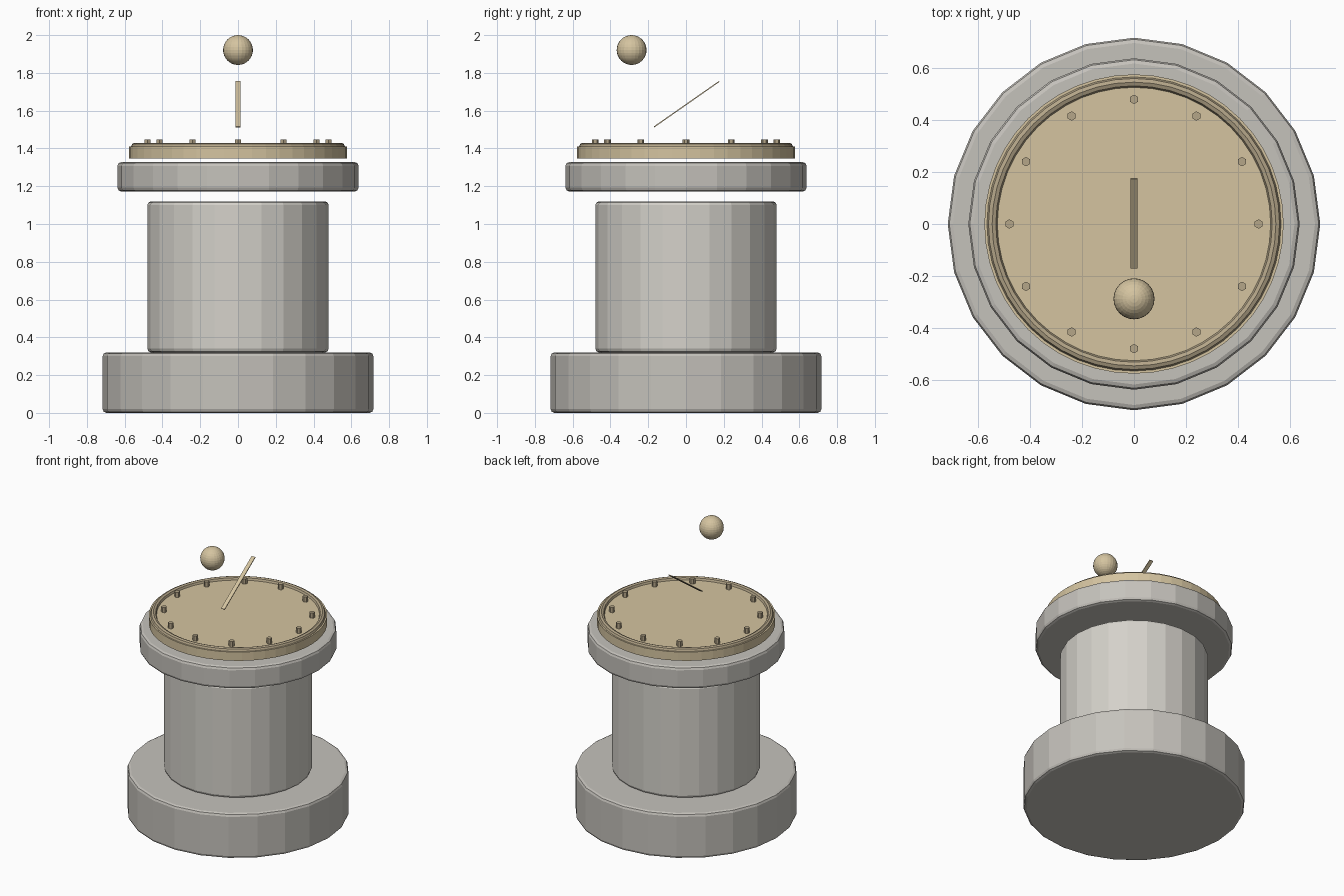
import bpy
from math import sin, cos, pi, atan2, hypot

if "Cube" in bpy.data.objects:
    bpy.data.objects.remove(bpy.data.objects["Cube"])


def material(name, rgb):
    m = bpy.data.materials.new(name)
    m.diffuse_color = (*rgb, 1)
    m.use_nodes = True
    m.node_tree.nodes["Principled BSDF"].inputs["Base Color"].default_value = m.diffuse_color
    return m


stone = material("stone", (0.56, 0.54, 0.50))
stone_light = material("stone_light", (0.66, 0.64, 0.59))
brass = material("brass", (0.66, 0.55, 0.35))
brass_dark = material("brass_dark", (0.46, 0.38, 0.25))


def finish(name, mat, bevel=0, segments=2):
    ob = bpy.context.object
    ob.name = name
    ob.data.materials.append(mat)
    if bevel:
        mod = ob.modifiers.new("bevel", 'BEVEL')
        mod.width = bevel
        mod.segments = segments
        mod.limit_method = 'ANGLE'
    return ob


def drum(name, mat, r, z0, z1, sides=24, bevel=0, x=0, y=0):
    bpy.ops.mesh.primitive_cylinder_add(vertices=sides, radius=r, depth=z1 - z0,
                                        location=(x, y, (z0 + z1) / 2))
    return finish(name, mat, bevel)


# stone pedestal: plinth, column and cap
drum("plinth", stone, 0.717, 0.0, 0.32, bevel=0.02)
drum("column", stone_light, 0.48, 0.32, 1.12, bevel=0.02)
drum("cap", stone, 0.638, 1.172, 1.328, bevel=0.02)

# brass dial plate with raised rim
drum("dial_plate", brass, 0.576, 1.348, 1.41, sides=48)
bpy.ops.mesh.primitive_torus_add(major_segments=48, minor_segments=8, major_radius=0.546,
                                 minor_radius=0.02, location=(0, 0, 1.41))
finish("dial_rim", brass_dark)

# twelve hour studs
for i in range(12):
    a = i * pi / 6
    drum(f"hour_stud_{i + 1}", brass_dark, 0.018, 1.405, 1.447, sides=6,
         x=0.48 * cos(a), y=0.48 * sin(a))

# sloping shadow bar
dy, dz = 0.345, 0.241
bpy.ops.mesh.primitive_cube_add(size=1, location=(0, 0.003, 1.634),
                                rotation=(atan2(dz, dy), 0, 0))
bar = finish("shadow_bar", brass)
bar.scale = (0.028, hypot(dy, dz), 0.006)

# floating ball
bpy.ops.mesh.primitive_uv_sphere_add(segments=24, ring_count=16, radius=0.079,
                                     location=(0, -0.288, 1.921))
finish("ball", brass)
